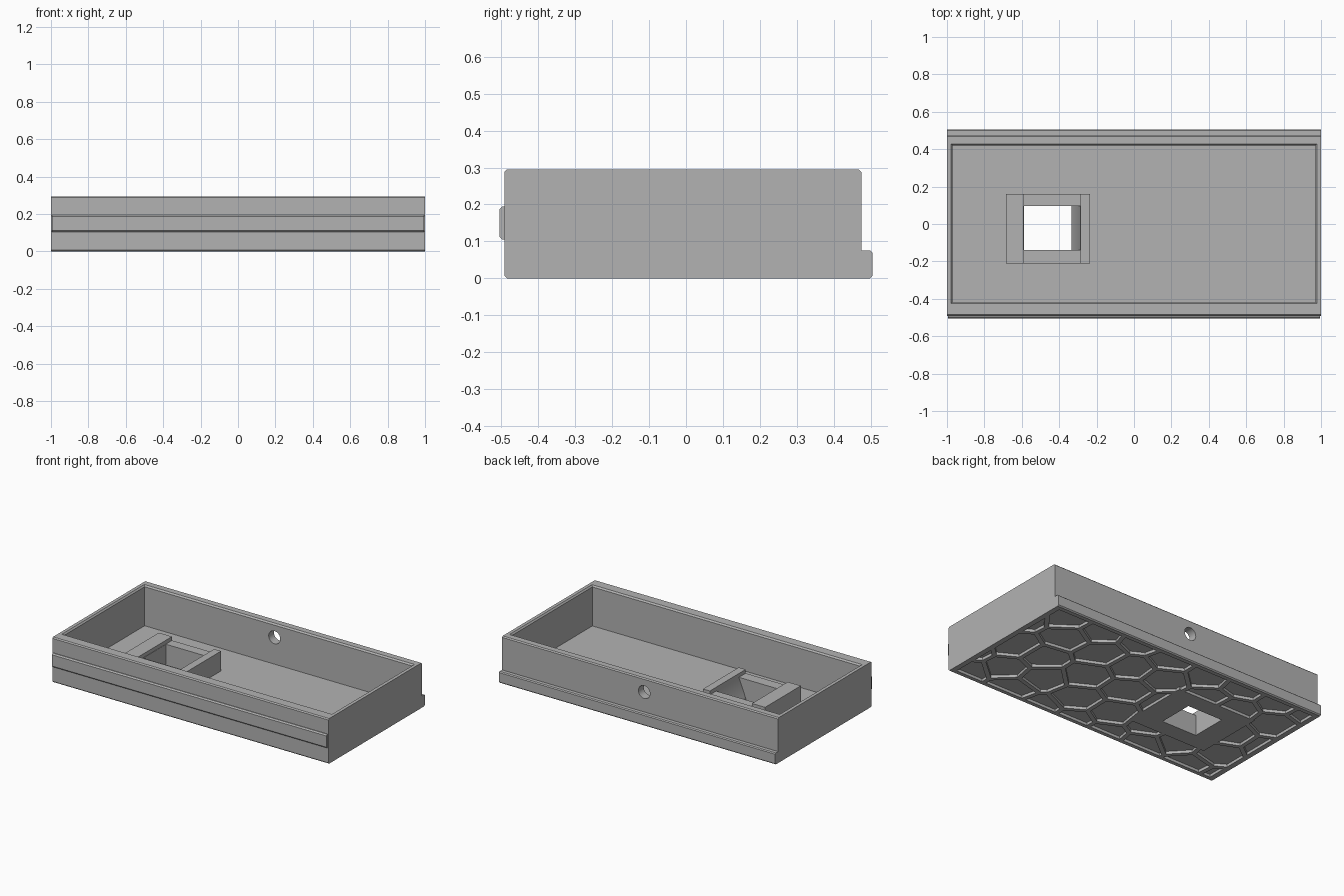
import bpy, bmesh, random
from mathutils import Vector

random.seed(4)
if "Cube" in bpy.data.objects:
    bpy.data.objects.remove(bpy.data.objects["Cube"], do_unlink=True)

grey = bpy.data.materials.new("mid_grey")
grey.use_nodes = True
grey.diffuse_color = (0.45, 0.45, 0.45, 1)
grey.node_tree.nodes["Principled BSDF"].inputs["Base Color"].default_value = grey.diffuse_color


def make(name, bm):
    bmesh.ops.recalc_face_normals(bm, faces=bm.faces)
    mesh = bpy.data.meshes.new(name)
    bm.to_mesh(mesh)
    bm.free()
    mesh.materials.append(grey)
    ob = bpy.data.objects.new(name, mesh)
    bpy.context.collection.objects.link(ob)
    return ob


def add_prism(bm, pts, axis, lo, hi):
    """Extrude a 2D outline along the named axis."""
    place = {"x": lambda p, d: (d, p[0], p[1]),
             "y": lambda p, d: (p[0], d, p[1]),
             "z": lambda p, d: (p[0], p[1], d)}[axis]
    a = [bm.verts.new(place(p, lo)) for p in pts]
    b = [bm.verts.new(place(p, hi)) for p in pts]
    bm.faces.new(a)
    bm.faces.new(b)
    for i in range(len(pts)):
        j = (i + 1) % len(pts)
        bm.faces.new((a[i], a[j], b[j], b[i]))


def prism(name, pts, axis, lo, hi):
    bm = bmesh.new()
    add_prism(bm, pts, axis, lo, hi)
    return make(name, bm)


def rect(x0, x1, y0, y1):
    return [(x0, y0), (x1, y0), (x1, y1), (x0, y1)]


def box(name, x0, x1, y0, y1, z0, z1):
    return prism(name, rect(x0, x1, y0, y1), "z", z0, z1)


def combine(ob, tool, operation):
    """Apply a boolean and discard the tool object."""
    tool.hide_render = True
    mod = ob.modifiers.new("boolean", "BOOLEAN")
    mod.operation, mod.solver, mod.object = operation, "EXACT", tool
    bpy.context.view_layer.update()
    graph = bpy.context.evaluated_depsgraph_get()
    mesh = bpy.data.meshes.new_from_object(ob.evaluated_get(graph))
    ob.modifiers.clear()
    ob.data = mesh
    bpy.data.objects.remove(tool, do_unlink=True)


def hole(x, y, z, radius, depth):
    bm = bmesh.new()
    bmesh.ops.create_cone(bm, cap_ends=True, segments=32, radius1=radius,
                          radius2=radius, depth=depth)
    for v in bm.verts:
        v.co = (v.co.x + x, v.co.z + y, v.co.y + z)
    return make("hole_cutter", bm)


# Tray shell: side profile with the back ledge and small chamfers
C = 0.007
profile = [(-0.492, C), (-0.485, 0), (0.498, 0), (0.505, C), (0.505, 0.069),
           (0.499, 0.075), (0.475, 0.075), (0.475, 0.288), (0.468, 0.295),
           (-0.485, 0.295), (-0.492, 0.288)]
tray = prism("tray", profile, "x", -1, 1)

# Front rail
rail = [(-0.48, 0.105), (-0.497, 0.105), (-0.505, 0.113), (-0.505, 0.187),
        (-0.497, 0.195), (-0.48, 0.195)]
combine(tray, prism("rail", rail, "x", -0.994, 0.994), "UNION")

# Cavity with a chamfered rim
bm = bmesh.new()
rings = []
for z, grow in ((0.03, 0), (0.285, 0), (0.296, 0.009)):
    outline = rect(-0.97 - grow, 0.97 + grow, -0.417 - grow, 0.42 + grow)
    rings.append([bm.verts.new((x, y, z)) for x, y in outline])
bm.faces.new(rings[0])
bm.faces.new(rings[-1])
for low, high in zip(rings, rings[1:]):
    for i in range(4):
        j = (i + 1) % 4
        bm.faces.new((low[i], low[j], high[j], high[i]))
combine(tray, make("cavity_cutter", bm), "DIFFERENCE")

# Round holes through the front and back walls
for x, y, z in ((-0.69, -0.46, 0.15), (0.7, -0.46, 0.15), (-0.03, 0.45, 0.205)):
    combine(tray, hole(x, y, z, 0.042, 0.14), "DIFFERENCE")


# Irregular honeycomb recesses in the underside
def clip(poly, point, normal):
    out = []
    for a, b in zip(poly, poly[1:] + poly[:1]):
        da, db = (a - point).dot(normal), (b - point).dot(normal)
        if da <= 0:
            out.append(a)
        if da * db < 0:
            out.append(a.lerp(b, da / (da - db)))
    return out


seeds = []
for row in range(5):
    for col in range(-1, 9):
        x = -1.0 + (col + 0.5 * (row % 2)) * 0.27
        y = -0.46 + row * 0.23
        seeds.append(Vector((x + random.uniform(-0.05, 0.05),
                             y + random.uniform(-0.04, 0.04))))
field = [Vector(p) for p in rect(-0.965, 0.965, -0.46, 0.47)]
bm = bmesh.new()
for s in seeds:
    cell = field
    for t in seeds:
        if t is not s and (t - s).length < 0.8:
            n = (t - s).normalized()
            cell = clip(cell, (s + t) / 2 - n * 0.014, n)
    if len(cell) > 2:
        add_prism(bm, cell, "z", -0.01, 0.018)
cells = make("cell_cutter", bm)
combine(cells, box("pad_area", -0.74, -0.17, -0.25, 0.21, -0.05, 0.05), "DIFFERENCE")
combine(tray, cells, "DIFFERENCE")

# Socket frame: two tall end blocks joined by lower side strips
frame = box("socket_frame", -0.685, -0.235, -0.21, 0.16, 0.02, 0.16)
combine(frame, box("step_cutter", -0.59, -0.285, -0.3, 0.3, 0.135, 0.2), "DIFFERENCE")

# Opening with one sloped side, cut through frame and floor
opening = [(-0.588, -0.02), (-0.335, -0.02), (-0.335, 0.01), (-0.285, 0.135),
           (-0.285, 0.2), (-0.588, 0.2)]
for part in (tray, frame):
    combine(part, prism("opening_cutter", opening, "y", -0.14, 0.095), "DIFFERENCE")

# Flat faces with smooth hole walls
for ob in (tray, frame):
    bpy.ops.object.select_all(action="DESELECT")
    ob.select_set(True)
    bpy.context.view_layer.objects.active = ob
    bpy.ops.object.shade_smooth_by_angle(angle=0.5)
